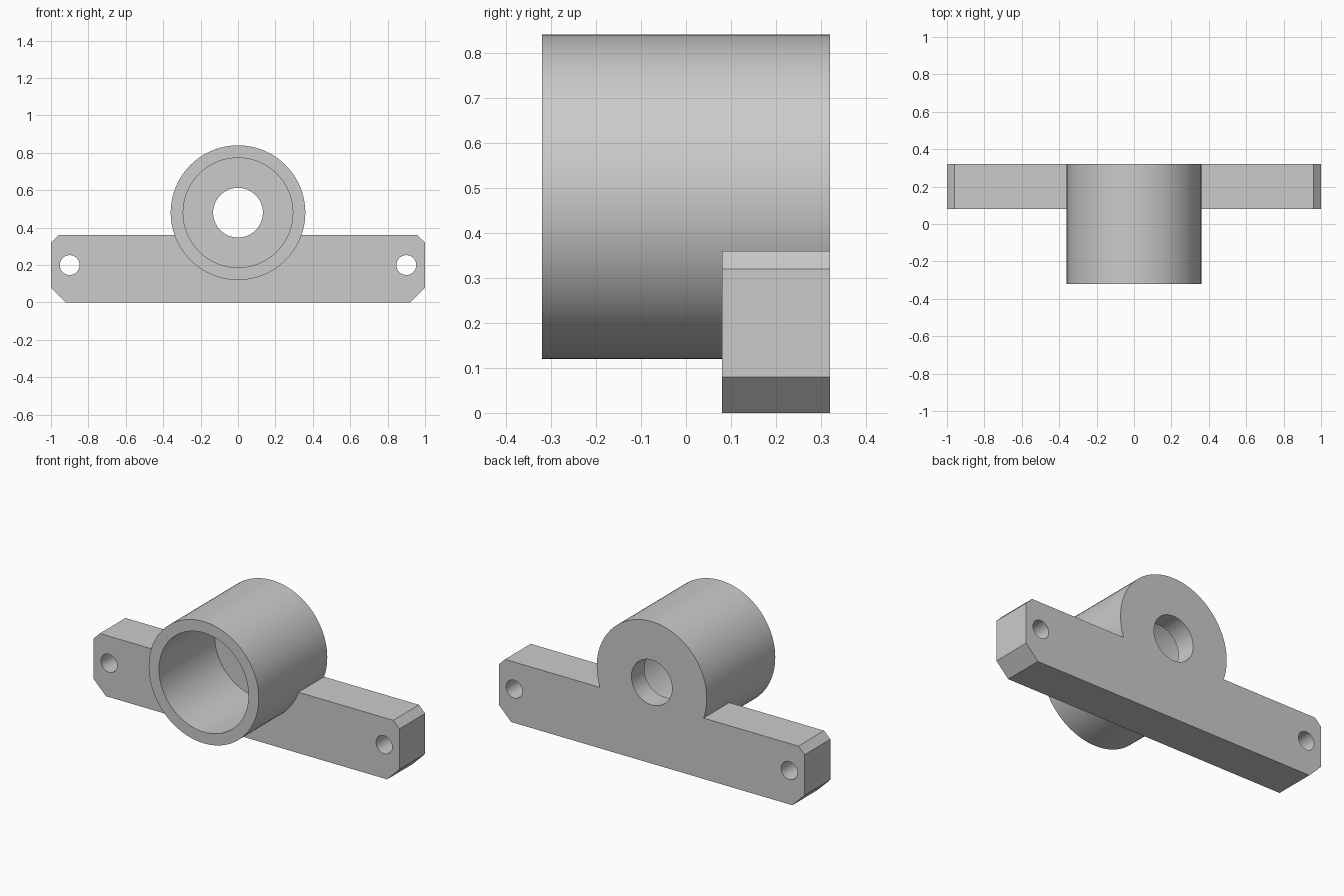
import bpy
import bmesh
from math import pi, radians
from mathutils import Matrix, Vector

default = bpy.data.objects.get("Cube")
if default:
    bpy.data.objects.remove(default, do_unlink=True)

BACK, FRONT = 0.32, -0.32
PLATE_FRONT = 0.08
AXIS_Z = 0.48

grey = bpy.data.materials.new("plain grey")
grey.use_nodes = True
colour = (0.6, 0.6, 0.6, 1)
grey.diffuse_color = colour
grey.node_tree.nodes["Principled BSDF"].inputs["Base Color"].default_value = colour


def add_object(name, bm):
    bmesh.ops.recalc_face_normals(bm, faces=bm.faces)
    mesh = bpy.data.meshes.new(name)
    bm.to_mesh(mesh)
    bm.free()
    mesh.materials.append(grey)
    obj = bpy.data.objects.new(name, mesh)
    bpy.context.collection.objects.link(obj)
    return obj


def cylinder(name, x, z, radius, y0, y1, sides=96):
    bm = bmesh.new()
    place = Matrix.Translation((x, (y0 + y1) / 2, z)) @ Matrix.Rotation(pi / 2, 4, 'X')
    bmesh.ops.create_cone(bm, cap_ends=True, segments=sides, radius1=radius,
                          radius2=radius, depth=y1 - y0, matrix=place)
    return add_object(name, bm)


def combine(target, tool, operation):
    mod = target.modifiers.new(tool.name, 'BOOLEAN')
    mod.operation = operation
    mod.solver = 'EXACT'
    mod.object = tool
    bpy.context.view_layer.objects.active = target
    bpy.ops.object.modifier_apply(modifier=mod.name)
    bpy.data.objects.remove(tool, do_unlink=True)


# Mounting bar: chamfered outline, mirrored and extruded
half = [(0.92, 0), (1, 0.08), (1, 0.32), (0.96, 0.36)]
outline = half + [(-x, z) for x, z in reversed(half)]
bm = bmesh.new()
face = bm.faces.new([bm.verts.new((x, PLATE_FRONT, z)) for x, z in outline])
solid = bmesh.ops.extrude_face_region(bm, geom=[face])
bmesh.ops.translate(bm, vec=Vector((0, BACK - PLATE_FRONT, 0)),
                    verts=[v for v in solid["geom"] if isinstance(v, bmesh.types.BMVert)])
bracket = add_object("mounting_bracket", bm)

# Cup barrel joined to the bar
combine(bracket, cylinder("barrel", 0, AXIS_Z, 0.36, FRONT, BACK), 'UNION')

# Wide front bore, small rear hole and the two bolt holes
combine(bracket, cylinder("bore", 0, AXIS_Z, 0.293, FRONT - 0.1, 0.2), 'DIFFERENCE')
combine(bracket, cylinder("rear_hole", 0, AXIS_Z, 0.133, 0, BACK + 0.1, 64), 'DIFFERENCE')
for side in (-1, 1):
    combine(bracket, cylinder("bolt_hole", side * 0.9, 0.2, 0.053, 0, BACK + 0.1, 48), 'DIFFERENCE')

# Smooth round walls, sharp edges
bpy.ops.object.select_all(action='DESELECT')
bracket.select_set(True)
bpy.context.view_layer.objects.active = bracket
bpy.ops.object.shade_smooth_by_angle(angle=radians(30))
